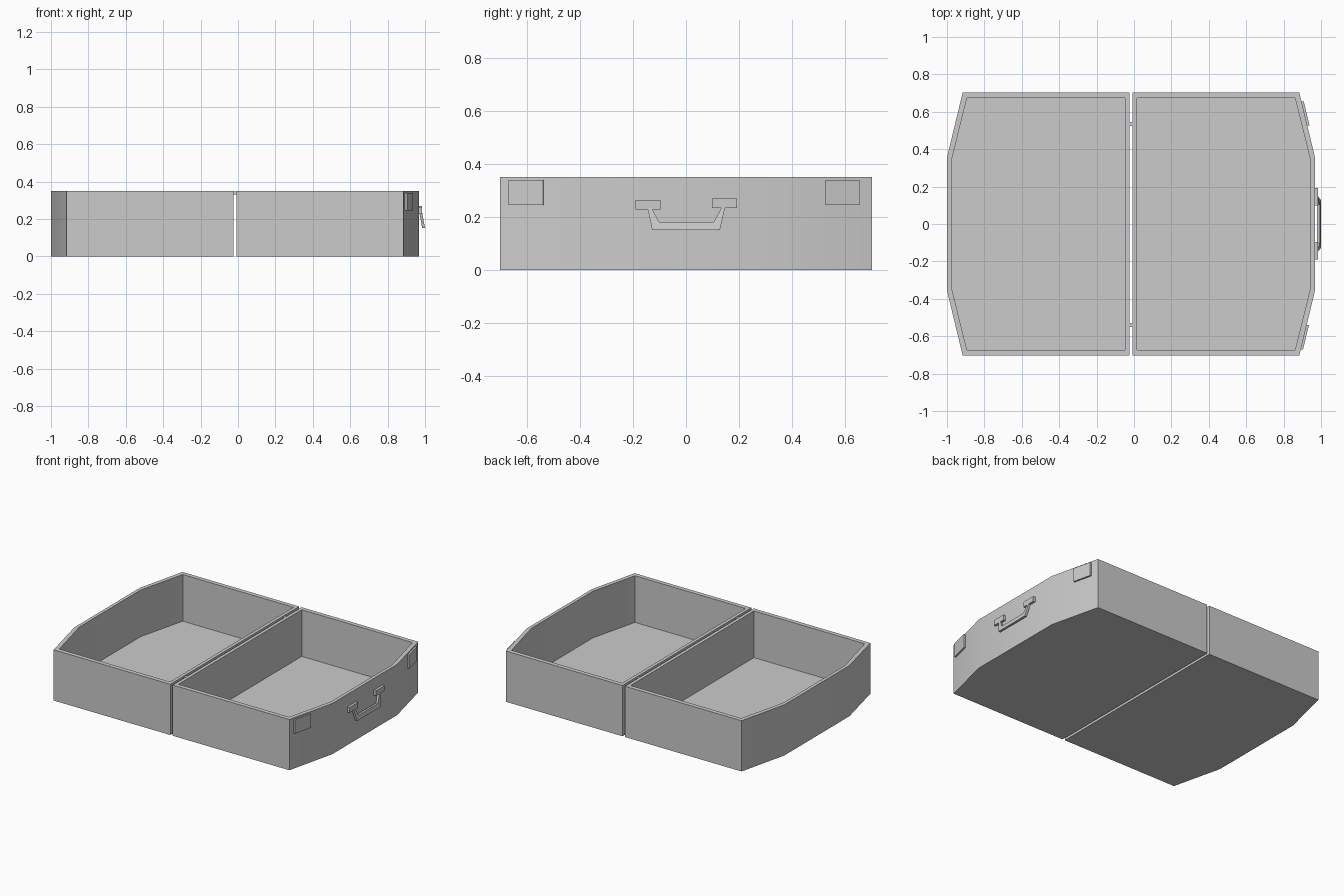
import bpy
import bmesh
import math

cube = bpy.data.objects.get("Cube")
if cube:
    bpy.data.objects.remove(cube, do_unlink=True)

grey = bpy.data.materials.new("light_grey")
grey.use_nodes = True
colour = (0.6, 0.6, 0.6, 1)
grey.diffuse_color = colour
grey.node_tree.nodes["Principled BSDF"].inputs["Base Color"].default_value = colour


def finish(name, bm):
    """Turn a bmesh into a named, shaded object."""
    bmesh.ops.recalc_face_normals(bm, faces=bm.faces)
    mesh = bpy.data.meshes.new(name)
    bm.to_mesh(mesh)
    bm.free()
    mesh.materials.append(grey)
    ob = bpy.data.objects.new(name, mesh)
    bpy.context.collection.objects.link(ob)
    bpy.ops.object.select_all(action='DESELECT')
    ob.select_set(True)
    bpy.context.view_layer.objects.active = ob
    bpy.ops.object.shade_smooth_by_angle(angle=math.radians(30))
    return ob


def ring(bm, points):
    return [bm.verts.new(p) for p in points]


def bridge(bm, a, b):
    for i in range(len(a)):
        j = (i + 1) % len(a)
        bm.faces.new((a[i], a[j], b[j], b[i]))


def prism(name, front, back):
    """Solid between two matching outlines."""
    bm = bmesh.new()
    a, b = ring(bm, front), ring(bm, back)
    bm.faces.new(a)
    bm.faces.new(b)
    bridge(bm, a, b)
    return finish(name, bm)


def box(name, lo, hi):
    def outline(x):
        return [(x, lo[1], lo[2]), (x, hi[1], lo[2]), (x, hi[1], hi[2]), (x, lo[1], hi[2])]
    return prism(name, outline(lo[0]), outline(hi[0]))


# Open trays with a bowed outer end
HEIGHT, FLOOR = 0.35, 0.028


def tray(name, inner_x, side):
    def outline(inset, half, knee, z):
        xs = (inset, 0.891 - inset, 0.975 - inset)
        pts = [(xs[0], half), (xs[1], half), (xs[2], knee)]
        pts += [(x, -y) for x, y in reversed(pts)]
        return [(inner_x + side * x, y, z) for x, y in pts]
    bm = bmesh.new()
    outer, inner = (0, 0.703, 0.355), (0.023, 0.673, 0.335)
    loops = [ring(bm, outline(*shape, z)) for shape, z in
             ((outer, 0), (outer, HEIGHT), (inner, HEIGHT), (inner, FLOOR))]
    for a, b in zip(loops, loops[1:]):
        bridge(bm, a, b)
    bm.faces.new(loops[0])
    bm.faces.new(loops[-1])
    return finish(name, bm)


tray("left_tray", -0.007, 1)
tray("right_tray", -0.025, -1)

# Hinge tabs joining the trays
for name, y in (("front_hinge", -0.54), ("back_hinge", 0.535)):
    box(name, (-0.032, y - 0.011, 0.332), (0, y + 0.011, 0.346))


# Latch plates lying on the slanted end walls
def latch(name, y0, y1):
    def wall(y, out):
        x = 0.968 - 0.24 * (abs(y) - 0.355)
        return x + out, y + math.copysign(0.24 * out, y)

    def outline(out):
        return [(*wall(y, out), z) for y, z in
                ((y0, 0.245), (y1, 0.245), (y1, 0.34), (y0, 0.34))]
    return prism(name, outline(-0.005), outline(0.011))


latch("front_latch", -0.668, -0.537)
latch("back_latch", 0.525, 0.653)

# Handle brackets
box("front_handle_bracket", (0.965, -0.19, 0.227), (0.985, -0.096, 0.264))
box("back_handle_bracket", (0.965, 0.098, 0.234), (0.985, 0.193, 0.269))

# Handle that leans outward towards its grip
profile = [(-0.146, 0.238), (-0.128, 0.151), (0.128, 0.151), (0.15, 0.245),
           (0.136, 0.238), (0.105, 0.181), (-0.102, 0.181), (-0.132, 0.238)]


def lean(base):
    return [(base + 0.18 * (0.238 - z), y, z) for y, z in profile]


prism("carry_handle", lean(0.969), lean(0.984))
